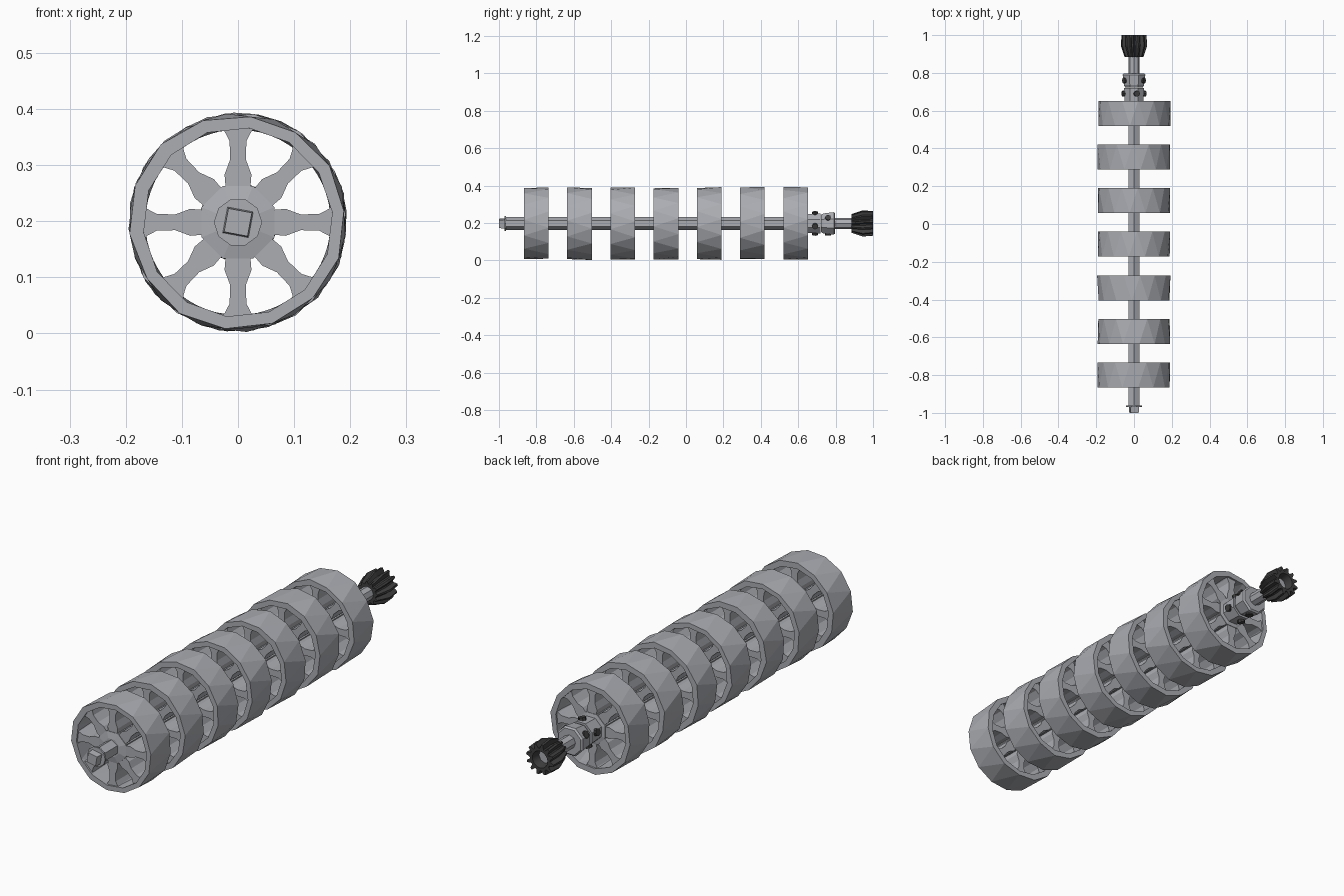
import bpy, bmesh, math, random
from math import sin, cos, pi
from mathutils import Matrix, Vector

if "Cube" in bpy.data.objects:
    bpy.data.objects.remove(bpy.data.objects["Cube"])

random.seed(4)
ZC = 0.198  # height of the axle


def material(name, rgb):
    m = bpy.data.materials.new(name)
    m.diffuse_color = (*rgb, 1)
    m.use_nodes = True
    m.node_tree.nodes["Principled BSDF"].inputs["Base Color"].default_value = m.diffuse_color
    return m


GREY = material("light_grey", (0.41, 0.42, 0.45))
DARK = material("charcoal", (0.05, 0.05, 0.05))


def finish(bm, name, mat):
    bmesh.ops.recalc_face_normals(bm, faces=bm.faces)
    mesh = bpy.data.meshes.new(name)
    bm.to_mesh(mesh)
    bm.free()
    mesh.materials.append(mat)
    ob = bpy.data.objects.new(name, mesh)
    ob.location.z = ZC
    bpy.context.collection.objects.link(ob)
    return ob


def ring(bm, y, radii, turn=0.0):
    n = len(radii)
    return [bm.verts.new((r * cos(2 * pi * i / n + turn), y, r * sin(2 * pi * i / n + turn)))
            for i, r in enumerate(radii)]


def bridge(bm, a, b, tris=False):
    n = len(a)
    for i in range(n):
        j = (i + 1) % n
        if tris:
            bm.faces.new((a[i], a[j], b[i]))
            bm.faces.new((a[j], b[j], b[i]))
        else:
            bm.faces.new((a[i], a[j], b[j], b[i]))


def lathe(bm, sections, sides, turn=0.0):
    """Closed solid around y from (y, radius) sections."""
    rings = [ring(bm, y, [r] * sides, turn) for y, r in sections]
    for a, b in zip(rings, rings[1:]):
        bridge(bm, a, b)
    bm.faces.new(rings[0])
    bm.faces.new(rings[-1])


def solid(name, sections, sides, mat, turn=0.0):
    bm = bmesh.new()
    lathe(bm, sections, sides, turn)
    return finish(bm, name, mat)


def extrude_profile(bm, pts, y0, y1, angle):
    """Flat (radius, offset) outline turned to an angle and extruded along y."""
    c, s = cos(angle), sin(angle)
    a, b = [[bm.verts.new((r * c - t * s, y, r * s + t * c)) for r, t in pts] for y in (y0, y1)]
    bridge(bm, a, b)
    bm.faces.new(a)
    bm.faces.new(b)


# Wheels: faceted rim, eight flared spokes, star hub
SIDES = 14
HALF = 0.066
edge = [(0.05, 0.021), (0.085, 0.024), (0.112, 0.014), (0.145, 0.015), (0.162, 0.024), (0.173, 0.036)]
outline = edge + [(r, -t) for r, t in reversed(edge)]
for k in range(7):
    yc = -0.80 + 0.231 * k
    turn = random.uniform(0, 2 * pi / SIDES)
    step = pi / SIDES
    bm = bmesh.new()
    wob = [[random.uniform(0.189, 0.196) for _ in range(SIDES)] for _ in range(2)]
    of = ring(bm, yc - HALF, wob[0], turn)
    ob = ring(bm, yc + HALF, wob[1], turn + step)
    inf = ring(bm, yc - HALF, [0.169] * SIDES, turn)
    inb = ring(bm, yc + HALF, [0.169] * SIDES, turn + step)
    bridge(bm, of, ob, True)
    bridge(bm, inf, inb, True)
    bridge(bm, of, inf)
    bridge(bm, ob, inb)
    finish(bm, f"wheel_rim_{k + 1}", GREY)

    bm = bmesh.new()
    for i in range(8):
        extrude_profile(bm, outline, yc - 0.058, yc + 0.058, i * pi / 4 + pi / 2)
    finish(bm, f"wheel_spokes_{k + 1}", GREY)
    solid(f"wheel_hub_{k + 1}",
          [(yc - 0.066, 0.04), (yc - 0.06, 0.07), (yc + 0.06, 0.07), (yc + 0.066, 0.04)],
          8, GREY, pi / 8)

# Axle, front collar and front tip
solid("axle", [(-0.97, 0.034), (0.70, 0.034)], 6, GREY, pi / 6)
solid("front_collar", [(-0.970, 0.043), (-0.962, 0.043)], 10, GREY)
solid("front_tip", [(-1.0, 0.03), (-0.96, 0.034)], 4, GREY, 0.6)

# Rear clamp coupling and output shaft
solid("coupling_inner", [(0.65, 0.054), (0.72, 0.058)], 8, GREY, pi / 8)
solid("coupling_outer", [(0.722, 0.050), (0.735, 0.058), (0.79, 0.065), (0.797, 0.058)], 8, GREY, pi / 8)
solid("output_shaft", [(0.78, 0.029), (0.965, 0.029)], 8, GREY)

# Clamp screws standing out of the coupling
for n, (y, ang) in enumerate([(0.69, 75), (0.69, 165), (0.69, 255), (0.69, 345),
                              (0.76, 30), (0.76, 150), (0.76, 270)]):
    a = math.radians(ang)
    d = Vector((cos(a), 0, sin(a)))
    bm = bmesh.new()
    rot = d.to_track_quat('Z', 'Y').to_matrix().to_4x4()
    bmesh.ops.create_cone(bm, cap_ends=True, segments=8, radius1=0.016, radius2=0.016, depth=0.024,
                          matrix=Matrix.Translation(d * 0.052 + Vector((0, y, 0))) @ rot)
    finish(bm, f"clamp_screw_{n + 1}", DARK)

# Toothed rear pinion, flared and hollow at the end
TEETH = 12


def toothed(root, tip):
    return [tip if i % 4 < 2 else root for i in range(TEETH * 4)]


bm = bmesh.new()
flat = [0.028] * (TEETH * 4)
rings = [ring(bm, 0.885, flat), ring(bm, 0.885, toothed(0.040, 0.050)),
         ring(bm, 0.945, toothed(0.050, 0.070), 0.05), ring(bm, 1.0, toothed(0.048, 0.066), 0.1),
         ring(bm, 1.0, [0.036] * (TEETH * 4), 0.1), ring(bm, 0.96, flat, 0.1)]
for a, b in zip(rings, rings[1:]):
    bridge(bm, a, b)
finish(bm, "rear_pinion", DARK)
